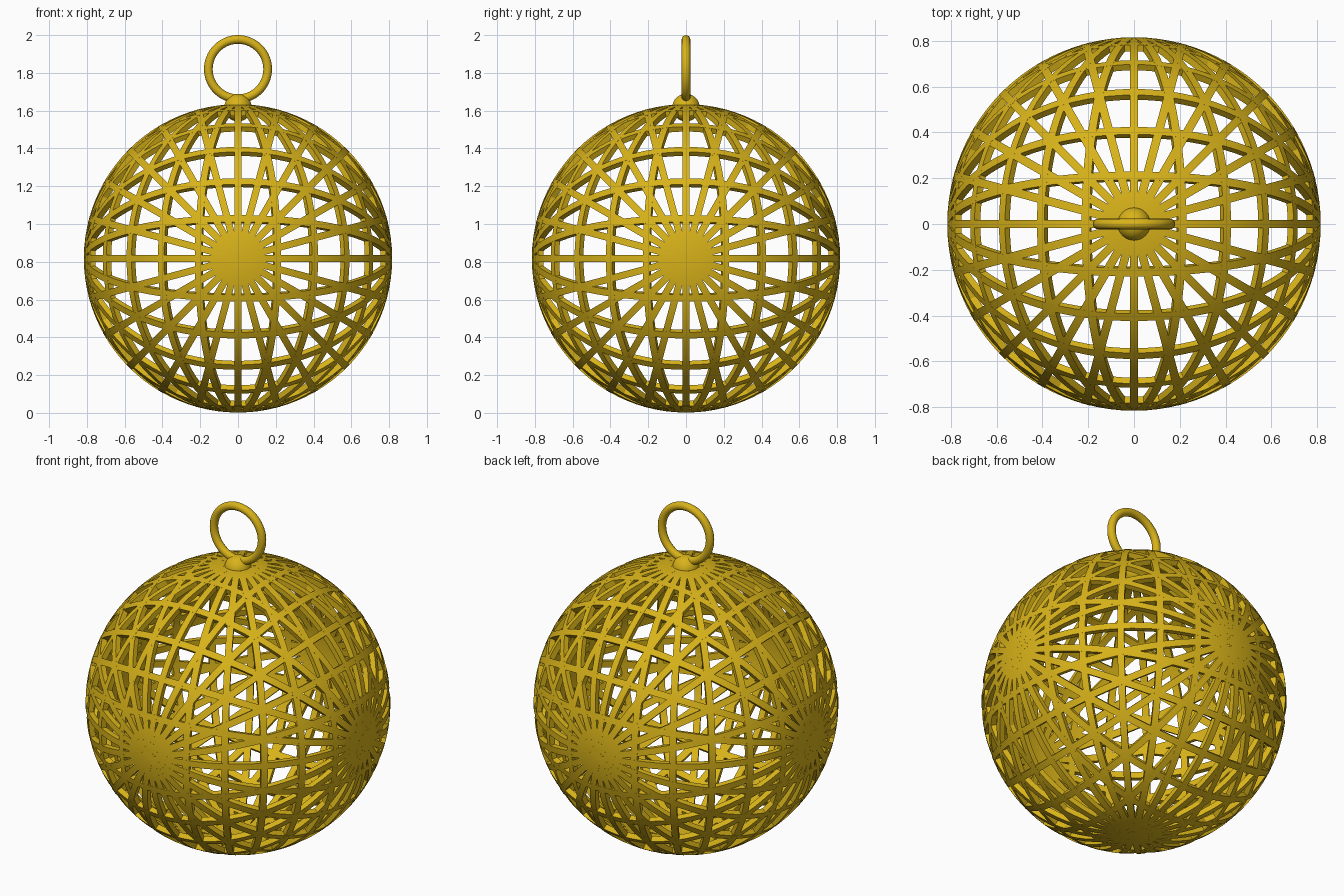
import bpy, bmesh
from math import sin, cos, pi, radians
from mathutils import Matrix, Vector

if "Cube" in bpy.data.objects:
    bpy.data.objects.remove(bpy.data.objects["Cube"])

R, CZ = 0.816, 0.818        # ball radius and centre height
W, T = 0.037, 0.03          # band width and radial thickness
SEG = 96

gold = bpy.data.materials.new("gold")
gold.diffuse_color = (0.69, 0.45, 0.01, 1)
gold.use_nodes = True
gold.node_tree.nodes["Principled BSDF"].inputs["Base Color"].default_value = gold.diffuse_color


def finish(obj, angle=35):
    obj.data.materials.append(gold)
    bpy.ops.object.select_all(action='DESELECT')
    obj.select_set(True)
    bpy.context.view_layer.objects.active = obj
    bpy.ops.object.shade_smooth_by_angle(angle=radians(angle))


def add_band(bm, axis, ref):
    """Rectangular hoop lying in the plane spanned by axis and ref."""
    side = axis.cross(ref)
    profile = [(R, -W / 2), (R, W / 2), (R - T, W / 2), (R - T, -W / 2)]
    loops = []
    for i in range(SEG):
        a = 2 * pi * i / SEG
        d = axis * cos(a) + ref * sin(a)
        loops.append([bm.verts.new(d * r + side * s) for r, s in profile])
    for i in range(SEG):
        p, q = loops[i], loops[(i + 1) % SEG]
        for k in range(4):
            n = (k + 1) % 4
            bm.faces.new((p[k], p[n], q[n], q[k]))


# Three sets of hoops, each fanned every 15 degrees around one axis
axes = [Vector((1, 0, 0)), Vector((0, 1, 0)), Vector((0, 0, 1))]
for n, name in enumerate(("side_hoops", "front_hoops", "upright_hoops")):
    axis, start = axes[n], axes[(n + 1) % 3]
    bm = bmesh.new()
    for k in range(12):
        if k == 6:
            continue        # this hoop is already made by another set
        add_band(bm, axis, Matrix.Rotation(radians(15 * k), 3, axis) @ start)
    bmesh.ops.recalc_face_normals(bm, faces=bm.faces)
    mesh = bpy.data.meshes.new(name)
    bm.to_mesh(mesh)
    bm.free()
    obj = bpy.data.objects.new(name, mesh)
    obj.location.z = CZ
    bpy.context.collection.objects.link(obj)
    finish(obj)

# Knob at the top of the ball
bpy.ops.mesh.primitive_uv_sphere_add(segments=32, ring_count=16, radius=0.073,
                                     location=(0, 0, 1.616))
knob = bpy.context.object
knob.name = "hanger_knob"
finish(knob)

# Hanging ring
bpy.ops.mesh.primitive_torus_add(major_radius=0.157, minor_radius=0.023,
                                 major_segments=64, minor_segments=16,
                                 location=(0, 0, 1.82), rotation=(pi / 2, 0, 0))
ring = bpy.context.object
ring.name = "hanging_ring"
finish(ring, 60)
